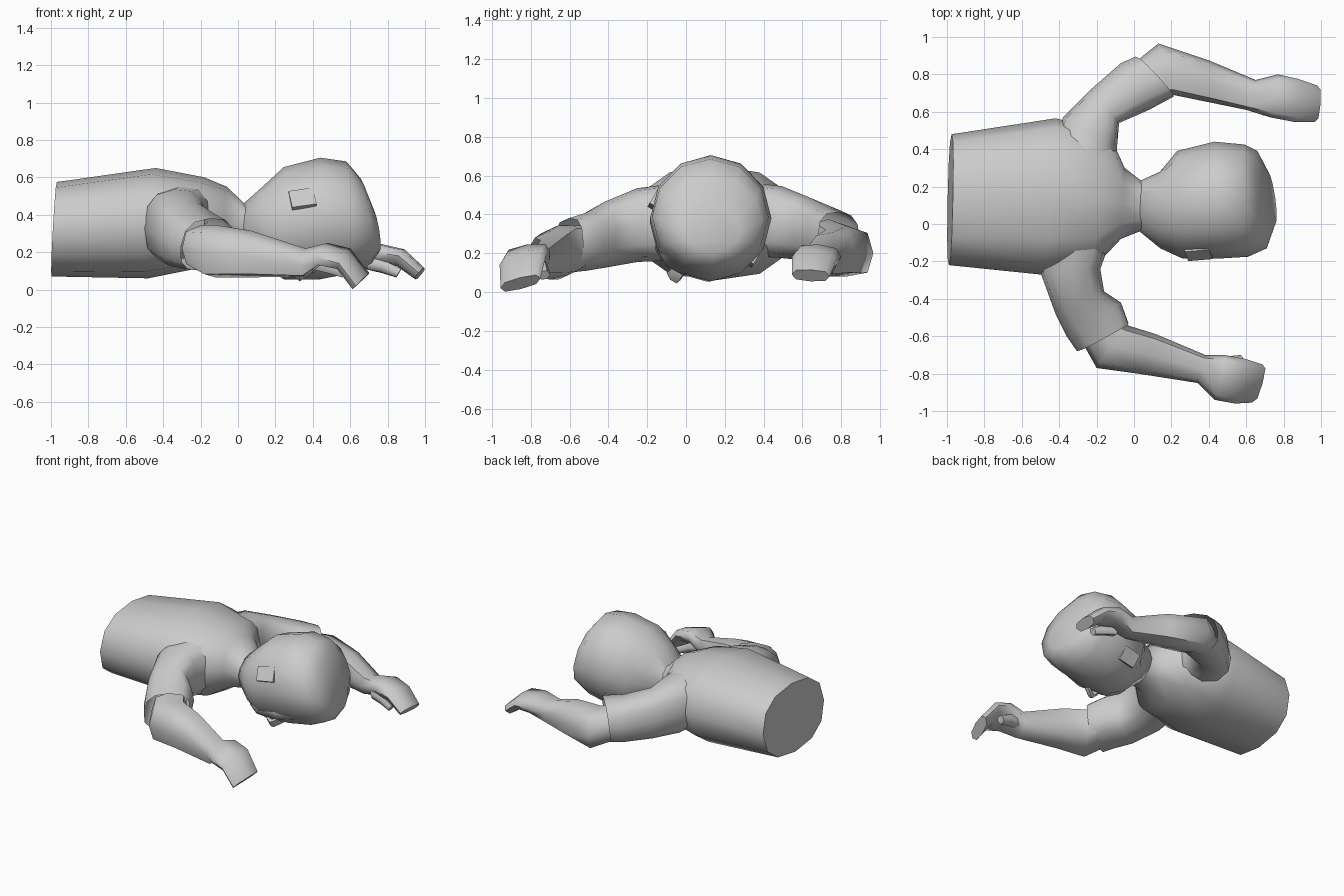
import bpy, bmesh, math
from mathutils import Vector


def finish(name, bm, angle=60):
    bmesh.ops.recalc_face_normals(bm, faces=bm.faces)
    me = bpy.data.meshes.new(name)
    bm.to_mesh(me)
    bm.free()
    for p in me.polygons:
        p.use_smooth = True
    me.set_sharp_from_angle(angle=math.radians(angle))
    ob = bpy.data.objects.new(name, me)
    bpy.context.collection.objects.link(ob)
    return ob


def loft(name, sections, n=8, power=1.0, open_end=False, turn=0.0):
    """Each section: one side point, other side point, half thickness, x lean of the top."""
    bm = bmesh.new()
    rings = []
    for a, b, h, lean in sections:
        a, b = Vector(a), Vector(b)
        mid, half, up = (a + b) / 2, (b - a) / 2, Vector((lean, 0, h))
        ring = []
        for k in range(n):
            t = 2 * math.pi * k / n + math.radians(turn)
            c, s = (math.copysign(abs(f) ** power, f) if abs(f) > 1e-6 else 0
                    for f in (math.cos(t), math.sin(t)))
            ring.append(bm.verts.new(mid + half * c + up * s))
        rings.append(ring)
    for r, q in zip(rings, rings[1:]):
        for k in range(n):
            bm.faces.new((r[k], r[(k + 1) % n], q[(k + 1) % n], q[k]))
    bm.faces.new(rings[0])
    if not open_end:
        bm.faces.new(rings[-1])
    return finish(name, bm)


def body_rows(rows):
    """Row: x, low y, high y, low z, high z, x shift of the high y side, top lean."""
    return [((x, y0, (z0 + z1) / 2), (x + dx, y1, (z0 + z1) / 2), (z1 - z0) / 2, lean)
            for x, y0, y1, z0, z1, dx, lean in rows]


# Torso tapering into the neck
loft("torso", body_rows([
    (-0.99, -0.22, 0.48, 0.07, 0.575, 0.015, 0.014),
    (-0.50, -0.27, 0.565, 0.06, 0.65, 0.08, 0.02),
    (-0.22, -0.24, 0.50, 0.12, 0.60, 0.08, 0.0),
    (-0.07, -0.08, 0.30, 0.20, 0.55, 0.02, 0.0),
    (0.03, -0.04, 0.23, 0.22, 0.46, 0.01, 0.0),
    (0.15, -0.04, 0.24, 0.24, 0.48, 0.0, 0.0)]), n=12, power=0.85)

# Head, lying partly face down
loft("head", body_rows([
    (0.03, -0.04, 0.23, 0.22, 0.46, 0.0, 0.0),
    (0.14, -0.13, 0.28, 0.11, 0.54, 0.0, -0.02),
    (0.26, -0.185, 0.39, 0.055, 0.655, -0.03, 0.0),
    (0.45, -0.185, 0.44, 0.055, 0.705, -0.02, 0.0),
    (0.61, -0.175, 0.425, 0.09, 0.685, -0.02, -0.02),
    (0.71, -0.13, 0.39, 0.14, 0.595, -0.05, -0.03),
    (0.755, 0.00, 0.28, 0.20, 0.44, -0.04, -0.02)]), n=12)

# Jaw and small nose filling out the underside of the face
loft("jaw", [
    ((0.14, -0.08, 0.22), (0.14, 0.10, 0.16), 0.07, 0),
    ((0.22, -0.13, 0.21), (0.22, 0.12, 0.14), 0.095, 0),
    ((0.40, -0.14, 0.21), (0.40, 0.10, 0.15), 0.09, 0),
    ((0.62, -0.11, 0.26), (0.62, 0.08, 0.22), 0.08, 0)], n=8)
loft("nose", [((0.40, -0.06, 0.13), (0.40, 0.00, 0.10), 0.02, 0),
              ((0.33, -0.10, 0.10), (0.33, -0.03, 0.06), 0.03, 0),
              ((0.29, -0.08, 0.12), (0.29, -0.02, 0.10), 0.03, 0)], n=6)

# Ears, thin slabs hugging the sides of the head
for name, loc in (("ear_front", (0.345, -0.155, 0.485)), ("ear_back", (0.345, 0.355, 0.185))):
    bm = bmesh.new()
    bmesh.ops.create_cube(bm, size=1)
    for v in bm.verts:
        x, z = v.co.x * 0.13, v.co.z * 0.10
        v.co = Vector((x - z * 0.2, v.co.y * 0.03, z + x * 0.17))
    ear = finish(name, bm, 30)
    ear.location = loc
    ear.rotation_euler.x = math.radians(-30)

# Sleeves, open at the cuff
loft("front_sleeve", [
    ((-0.46, 0.00, 0.36), (-0.10, -0.02, 0.37), 0.20, 0),
    ((-0.50, -0.26, 0.33), (-0.18, -0.24, 0.36), 0.19, 0),
    ((-0.42, -0.48, 0.27), (-0.16, -0.36, 0.32), 0.17, 0),
    ((-0.36, -0.60, 0.24), (-0.07, -0.42, 0.28), 0.15, 0),
    ((-0.305, -0.68, 0.23), (-0.03, -0.53, 0.25), 0.14, 0.02)],
    n=12, power=0.75, open_end=True)
loft("back_sleeve", [
    ((-0.44, 0.34, 0.38), (-0.10, 0.23, 0.38), 0.19, 0),
    ((-0.38, 0.57, 0.35), (-0.09, 0.42, 0.37), 0.185, 0),
    ((-0.23, 0.72, 0.31), (-0.08, 0.54, 0.34), 0.165, 0),
    ((-0.07, 0.86, 0.275), (0.08, 0.61, 0.295), 0.15, 0),
    ((0.01, 0.895, 0.265), (0.21, 0.68, 0.28), 0.14, 0.02)],
    n=12, power=0.75, open_end=True)

# Forearms running into flat, bent hands
loft("front_forearm_and_hand", [
    ((-0.30, -0.59, 0.22), (-0.09, -0.47, 0.25), 0.11, 0),
    ((-0.20, -0.77, 0.19), (-0.04, -0.54, 0.22), 0.14, 0),
    ((0.02, -0.80, 0.18), (0.12, -0.59, 0.20), 0.125, 0),
    ((0.34, -0.85, 0.13), (0.38, -0.70, 0.16), 0.075, 0),
    ((0.43, -0.94, 0.17), (0.48, -0.70, 0.21), 0.055, 0.01),
    ((0.54, -0.96, 0.14), (0.59, -0.72, 0.19), 0.045, 0.02),
    ((0.63, -0.955, 0.02), (0.685, -0.75, 0.07), 0.03, 0.03)], power=0.7)
loft("back_forearm_and_hand", [
    ((-0.05, 0.82, 0.26), (0.09, 0.65, 0.27), 0.11, 0),
    ((0.13, 0.965, 0.20), (0.21, 0.69, 0.22), 0.13, 0),
    ((0.40, 0.875, 0.19), (0.43, 0.645, 0.20), 0.115, 0),
    ((0.65, 0.77, 0.15), (0.60, 0.61, 0.17), 0.075, 0),
    ((0.77, 0.80, 0.18), (0.73, 0.57, 0.20), 0.055, 0.01),
    ((0.88, 0.775, 0.16), (0.86, 0.545, 0.18), 0.045, 0.02),
    ((0.98, 0.74, 0.08), (0.965, 0.545, 0.09), 0.03, 0.025)], power=0.7)

# Thumbs tucked under the palms
for name, x, y, s in (("front_thumb", 0.40, -0.75, 1), ("back_thumb", 0.69, 0.61, -1)):
    loft(name, [((x, y - 0.05 * s, 0.15), (x, y + 0.03 * s, 0.15), 0.05, 0),
                ((x + 0.08, y - 0.03 * s, 0.12), (x + 0.08, y + 0.04 * s, 0.13), 0.04, 0),
                ((x + 0.17, y - 0.01 * s, 0.085), (x + 0.17, y + 0.05 * s, 0.09), 0.025, 0.015)],
         n=6)
